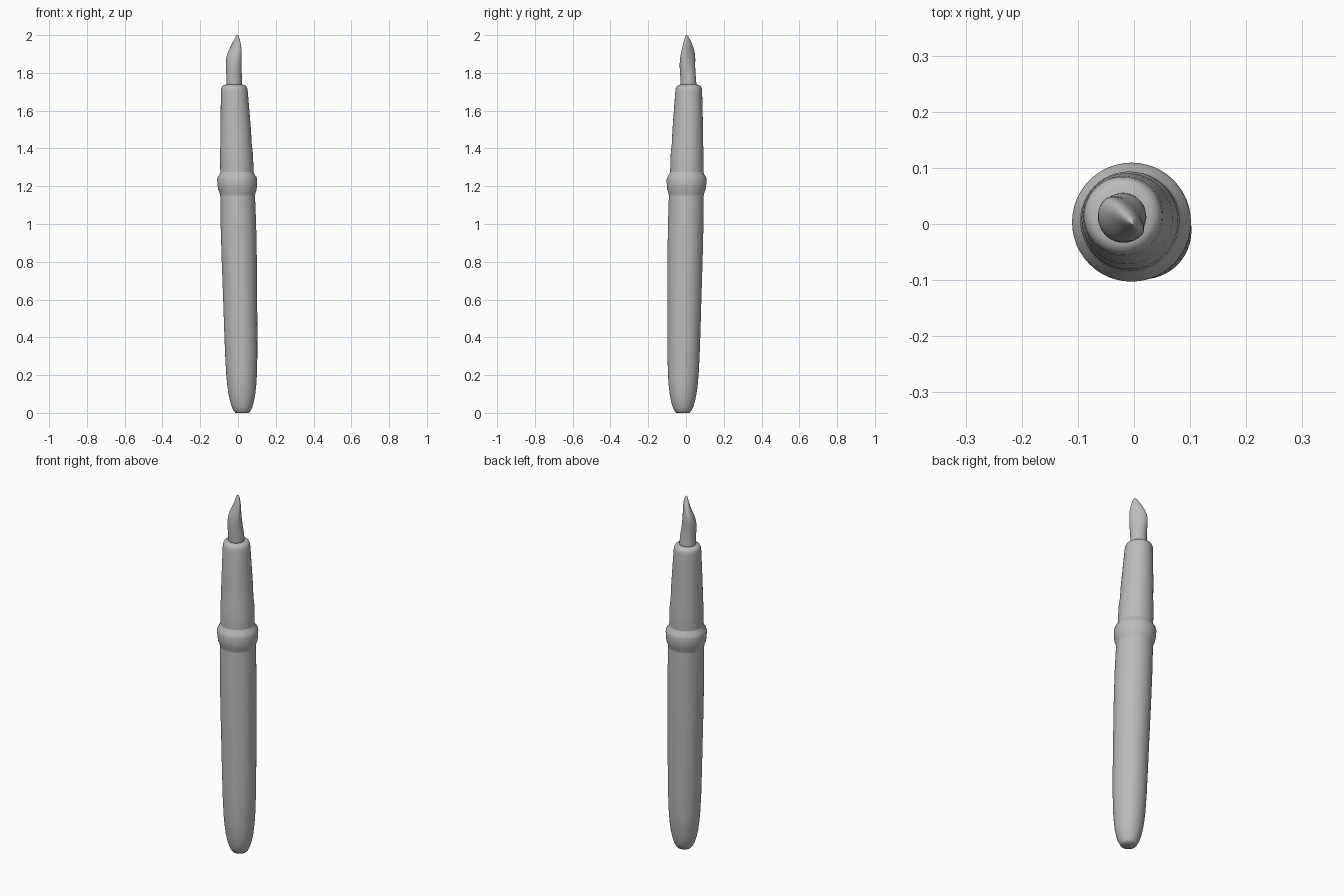
import bpy, bmesh, math

if "Cube" in bpy.data.objects:
    bpy.data.objects.remove(bpy.data.objects["Cube"], do_unlink=True)

grey = bpy.data.materials.new("plain grey")
grey.use_nodes = True
COLOUR = (0.5, 0.5, 0.5, 1)
grey.diffuse_color = COLOUR
grey.node_tree.nodes["Principled BSDF"].inputs["Base Color"].default_value = COLOUR


def axis(z):
    """Centre of the slightly leaning pen at height z."""
    x = 0.022 - 0.014 * z - 0.006 * z * z
    return x, -0.75 * x


def loft(name, rings, cap_bottom=False, cap_top=False, sides=48, subdivide=0):
    """Skin a stack of closed rings, each a list of points."""
    bm = bmesh.new()
    loops = [[bm.verts.new(p) for p in ring] for ring in rings]
    for low, high in zip(loops, loops[1:]):
        for i in range(sides):
            j = (i + 1) % sides
            bm.faces.new((low[i], low[j], high[j], high[i]))
    if cap_bottom:
        bm.faces.new(loops[0][::-1])
    if cap_top:
        bm.faces.new(loops[-1])
    bmesh.ops.recalc_face_normals(bm, faces=bm.faces)
    mesh = bpy.data.meshes.new(name)
    bm.to_mesh(mesh)
    bm.free()
    mesh.materials.append(grey)
    obj = bpy.data.objects.new(name, mesh)
    bpy.context.collection.objects.link(obj)
    if subdivide:
        obj.modifiers.new("smooth", 'SUBSURF').levels = subdivide
        obj.modifiers["smooth"].render_levels = subdivide
    bpy.ops.object.select_all(action='DESELECT')
    obj.select_set(True)
    bpy.context.view_layer.objects.active = obj
    bpy.ops.object.shade_smooth_by_angle(angle=math.radians(50))
    return obj


def turned(name, profile, **options):
    """Round part following the leaning axis, from (height, radius) pairs."""
    rings = []
    for z, r in profile:
        cx, cy = axis(z)
        rings.append([(cx + r * math.cos(k * math.tau / 48),
                       cy + r * math.sin(k * math.tau / 48), z) for k in range(48)])
    return loft(name, rings, **options)


# Long barrel with a rounded end
turned("barrel", [(0, .036), (.008, .043), (.03, .054), (.06, .063), (.1, .071),
                  (.15, .077), (.2, .081), (.3, .085), (.45, .088), (.6, .09),
                  (.8, .093), (1, .094), (1.15, .092)], cap_bottom=True)

# Raised collar between barrel and grip
turned("collar", [(1.15, .092), (1.165, .095), (1.18, .101), (1.2, .104),
                  (1.235, .106), (1.25, .102), (1.262, .093), (1.275, .088)])

# Tapering grip with a rounded shoulder
turned("grip", [(1.275, .088), (1.32, .088), (1.38, .087), (1.42, .083),
                (1.5, .081), (1.6, .076), (1.7, .071), (1.718, .069),
                (1.73, .063), (1.737, .052), (1.738, .03)], cap_top=True)

# Nib: leaf-shaped, broad on one diagonal, flattened on its underside
D = math.sqrt(0.5)
nib_rings = []
# height, centre x, centre y, half width, half thickness, underside flatness
for z, cx, cy, wide, thick, flat in [
        (1.72, -.02, .014, .045, .045, 1),
        (1.745, -.02, .013, .042, .042, 1),
        (1.78, -.02, .011, .041, .042, 1),
        (1.83, -.021, .009, .044, .043, .8),
        (1.87, -.021, .011, .047, .042, .7),
        (1.9, -.018, .012, .046, .034, .7),
        (1.935, -.011, .011, .038, .022, .8),
        (1.97, -.006, .007, .022, .013, 1),
        (1.992, -.004, .004, .01, .007, 1),
        (2.0, -.004, .003, .004, .004, 1)]:
    ring = []
    for k in range(24):
        t = k * math.tau / 24
        u, v = wide * math.cos(t), thick * math.sin(t)
        if v > 0:
            v *= flat
        ring.append((cx + D * (v - u), cy + D * (v + u), z))
    nib_rings.append(ring)
loft("nib", nib_rings, cap_bottom=True, cap_top=True, sides=24, subdivide=1)
